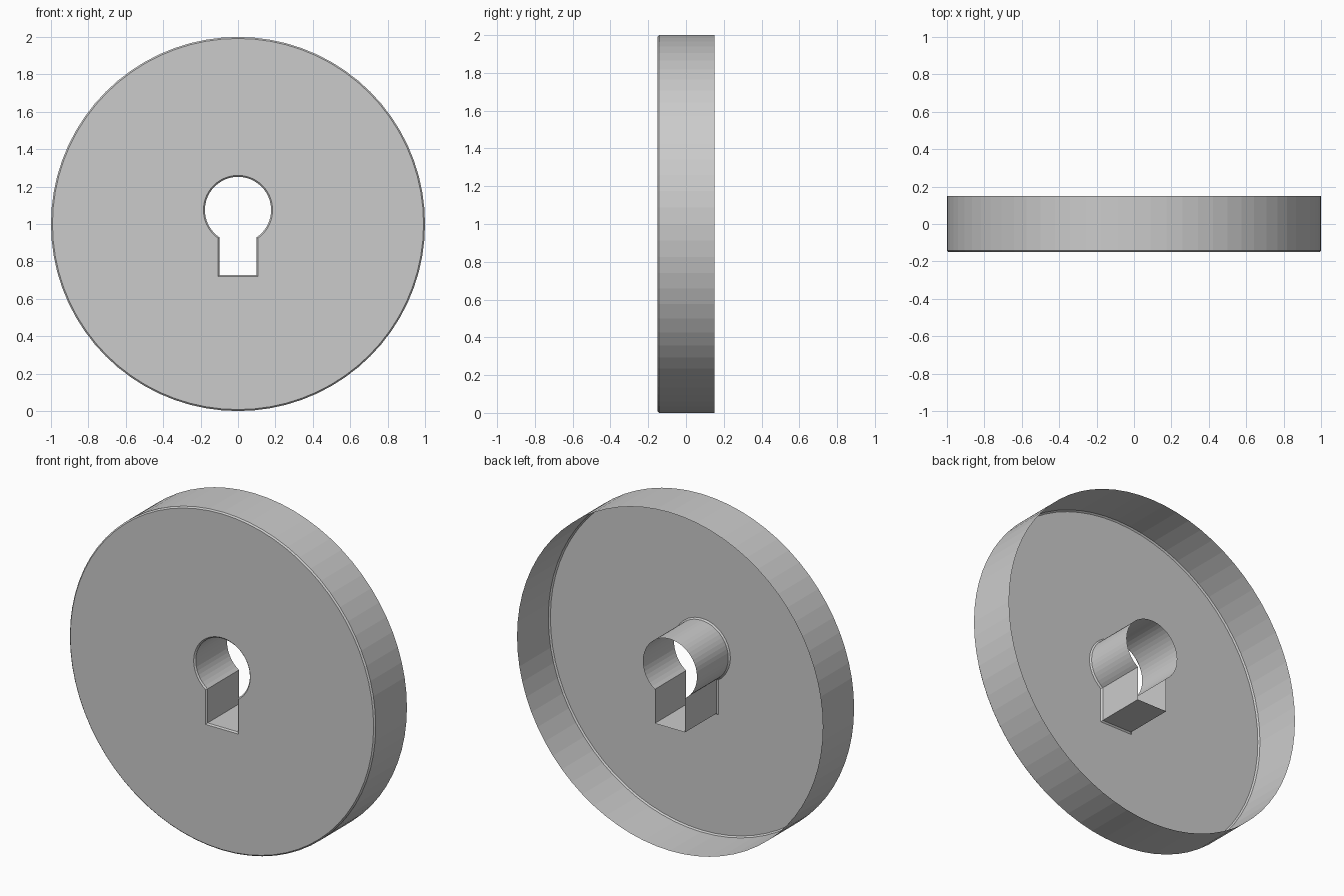
import bpy, bmesh
from math import sin, cos, asin, pi, tau

if "Cube" in bpy.data.objects:
    bpy.data.objects.remove(bpy.data.objects["Cube"])

FRONT, BACK, BEVEL = -0.15, 0.15, 0.008
CENTRE_Z = 1.0


def circle(r, n=72):
    return [(r * sin(tau * i / n), CENTRE_Z + r * cos(tau * i / n)) for i in range(n)]


def keyhole(grow, n=40):
    # round top joined to a square-ended slot
    r, half, bottom, cz = 0.177 + grow, 0.099 + grow, 0.727 - grow, 1.075
    a = pi - asin(half / r)
    arc = [-a + 2 * a * i / n for i in range(n + 1)]
    pts = [(r * sin(t), cz + r * cos(t)) for t in arc]
    return pts + [(half, bottom), (-half, bottom)]


bm = bmesh.new()


def ring(points, y):
    return [bm.verts.new((x, y, z)) for x, z in points]


def bridge(a, b):
    n = len(a)
    for i in range(n):
        j = (i + 1) % n
        bm.faces.new((a[i], a[j], b[j], b[i]))


# outer rim and keyhole wall, each with a small front chamfer
front_edges = []
for front_pts, wall_pts in ((circle(1 - BEVEL), circle(1)),
                            (keyhole(BEVEL), keyhole(0))):
    front = ring(front_pts, FRONT)
    lip = ring(wall_pts, FRONT + BEVEL)
    back = ring(wall_pts, BACK)
    bridge(front, lip)
    bridge(lip, back)
    front_edges += [bm.edges.get((front[i - 1], front[i])) for i in range(len(front))]

# front plate with the keyhole opening; the back stays open
bmesh.ops.triangle_fill(bm, edges=front_edges, use_beauty=True, use_dissolve=False)
bmesh.ops.recalc_face_normals(bm, faces=bm.faces)
bm.normal_update()
plate = [f for f in bm.faces if all(v.co.y < FRONT + 0.001 for v in f.verts)]
if sum(f.normal.y for f in plate) > 0:
    bmesh.ops.reverse_faces(bm, faces=bm.faces)

mesh = bpy.data.meshes.new("keyhole_disc")
bm.to_mesh(mesh)
bm.free()
disc = bpy.data.objects.new("keyhole_disc", mesh)
bpy.context.collection.objects.link(disc)
